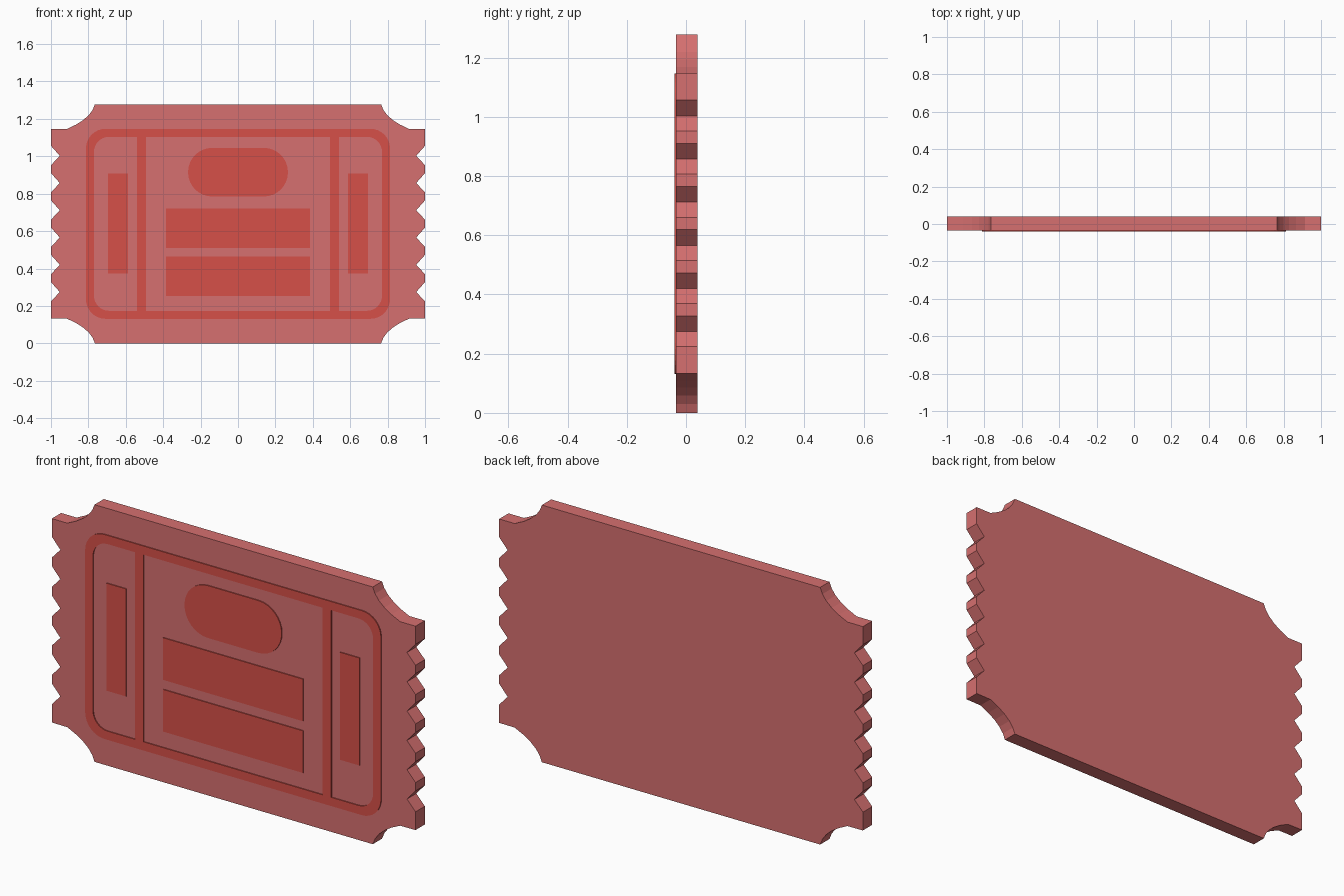
import bpy, bmesh, math

if "Cube" in bpy.data.objects:
    bpy.data.objects.remove(bpy.data.objects["Cube"])

H = 1.278                      # ticket height
BODY_FRONT, BACK = -0.034, 0.039
PLATE_FRONT, PLATE_BACK = -0.039, -0.033


def material(name, rgb):
    m = bpy.data.materials.new(name)
    m.diffuse_color = (*rgb, 1)
    m.use_nodes = True
    m.node_tree.nodes["Principled BSDF"].inputs["Base Color"].default_value = m.diffuse_color
    return m


PINK = material("ticket pink", (0.67, 0.16, 0.16))
RED = material("print red", (0.67, 0.08, 0.065))


def finish(name, bm, mat):
    bmesh.ops.recalc_face_normals(bm, faces=bm.faces)
    me = bpy.data.meshes.new(name)
    bm.to_mesh(me)
    bm.free()
    me.materials.append(mat)
    ob = bpy.data.objects.new(name, me)
    bpy.context.collection.objects.link(ob)
    return ob


def slab(name, pts, y0, y1, mat, hole=None):
    """Extrude an x-z outline from y0 to y1, optionally as a ring around a matching hole."""
    bm = bmesh.new()

    def ring(p, y):
        return [bm.verts.new((x, y, z)) for x, z in p]

    def strip(a, b):
        n = len(a)
        for i in range(n):
            j = (i + 1) % n
            bm.faces.new((a[i], a[j], b[j], b[i]))

    f, b = ring(pts, y0), ring(pts, y1)
    strip(f, b)
    if hole:
        hf, hb = ring(hole, y0), ring(hole, y1)
        strip(hf, hb)
        strip(f, hf)
        strip(b, hb)
    else:
        bm.faces.new(f)
        bm.faces.new(b)
    return finish(name, bm, mat)


def round_rect(x0, x1, z0, z1, r, seg=8):
    pts = []
    corners = [(x1 - r, z1 - r), (x0 + r, z1 - r), (x0 + r, z0 + r), (x1 - r, z0 + r)]
    for k, (cx, cz) in enumerate(corners):
        for i in range(seg + 1):
            a = math.pi / 2 * (k + i / seg)
            pts.append((cx + r * math.cos(a), cz + r * math.sin(a)))
    return pts


def rect(x0, x1, z0, z1):
    return [(x0, z0), (x1, z0), (x1, z1), (x0, z1)]


# Ticket body: right half outline from top to bottom, then mirrored
def bite(seg=5):
    p, c, q = (0.765, H), (0.785, 1.20), (0.915, 1.146)
    return [tuple((1 - t) ** 2 * p[i] + 2 * t * (1 - t) * c[i] + t * t * q[i] for i in (0, 1))
            for t in (k / seg for k in range(seg + 1))]


top = bite()
right = top + [(1.0, 1.146)]
for k in range(6):             # torn-edge notches
    z = 1.003 - k * 0.1457
    right += [(1.0, z + 0.053), (0.953, z), (1.0, z - 0.051)]
right += [(1.0, 0.133)] + [(x, H - z) for x, z in reversed(top)]
outline = right + [(-x, z) for x, z in reversed(right)]
slab("ticket_body", outline, BODY_FRONT, BACK, PINK)

# Rounded border frame
slab("border_frame", round_rect(-0.813, 0.813, 0.131, 1.147, 0.105), PLATE_FRONT, PLATE_BACK, RED,
     hole=round_rect(-0.77, 0.77, 0.174, 1.104, 0.08))

# Divider bars and stub plates on both sides
for side, s in (("left", -1), ("right", 1)):
    slab(side + "_divider", rect(*sorted((s * 0.492, s * 0.54)), 0.174, 1.104),
         PLATE_FRONT, PLATE_BACK, RED)
    slab(side + "_stub_plate", rect(*sorted((s * 0.588, s * 0.695)), 0.374, 0.908),
         PLATE_FRONT, PLATE_BACK, RED)

# Central pill and two text-like blocks
slab("title_pill", round_rect(-0.267, 0.267, 0.785, 1.045, 0.129), PLATE_FRONT, PLATE_BACK, RED)
slab("upper_block", rect(-0.385, 0.385, 0.511, 0.72), PLATE_FRONT, PLATE_BACK, RED)
slab("lower_block", rect(-0.385, 0.385, 0.254, 0.463), PLATE_FRONT, PLATE_BACK, RED)
